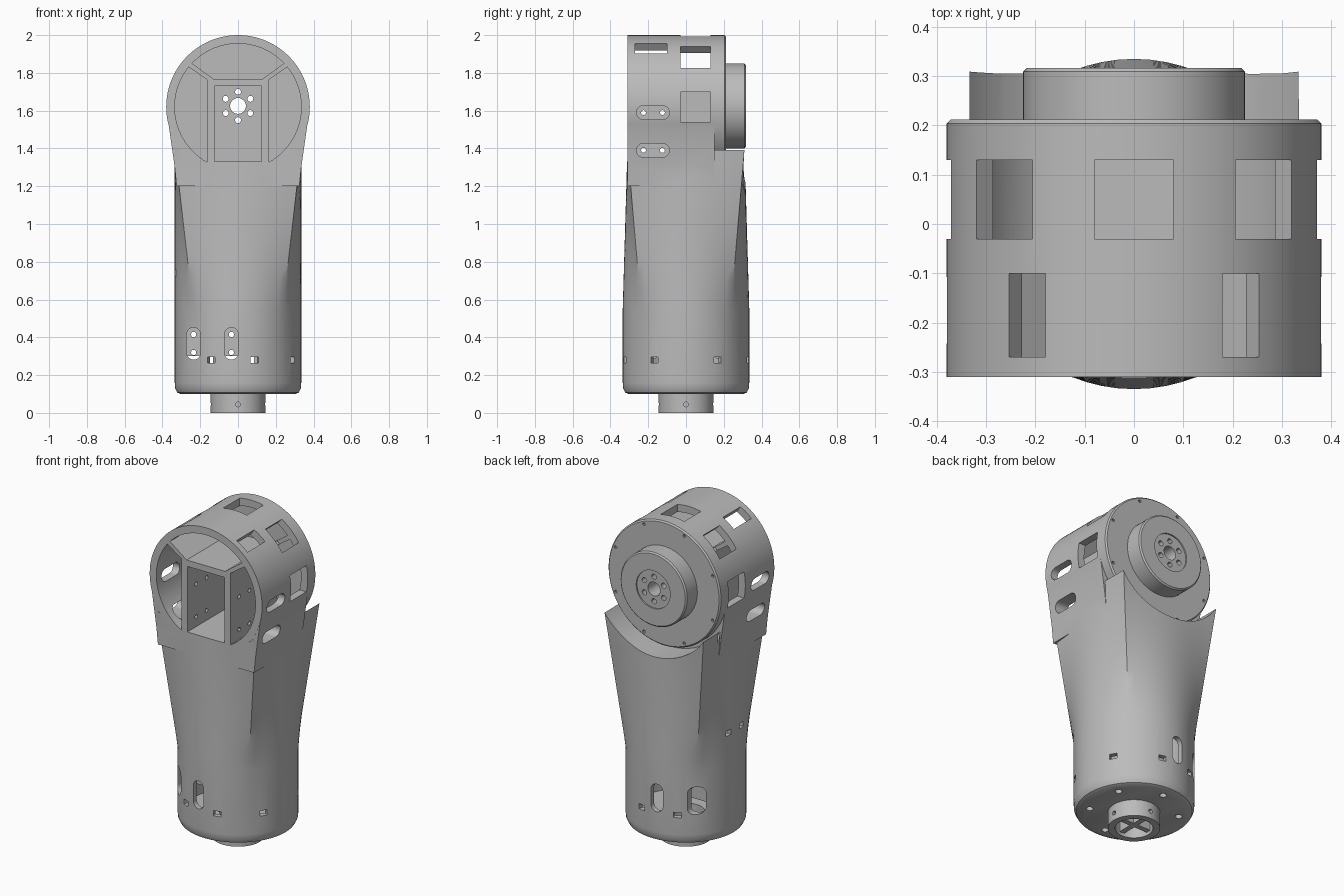
import bpy, bmesh
from math import cos, sin, pi, radians, sqrt
from mathutils import Matrix, Vector

cube = bpy.data.objects.get("Cube")
if cube:
    bpy.data.objects.remove(cube, do_unlink=True)

grey = bpy.data.materials.new("mid_grey")
grey.use_nodes = True
grey.diffuse_color = (0.5, 0.5, 0.5, 1)
grey.node_tree.nodes["Principled BSDF"].inputs["Base Color"].default_value = (0.5, 0.5, 0.5, 1)

HEAD_Z, HEAD_R, CAVITY_R = 1.62, 0.38, 0.335
HEAD = Vector((0, 0, HEAD_Z))


def stack(name, rings):
    """Skin a list of equal rings of points into a closed solid."""
    bm = bmesh.new()
    loops = [[bm.verts.new(p) for p in ring] for ring in rings]
    n = len(loops[0])
    for low, high in zip(loops, loops[1:]):
        for i in range(n):
            j = (i + 1) % n
            bm.faces.new((low[i], low[j], high[j], high[i]))
    bm.faces.new(loops[0])
    bm.faces.new(loops[-1])
    bmesh.ops.recalc_face_normals(bm, faces=bm.faces)
    mesh = bpy.data.meshes.new(name)
    bm.to_mesh(mesh)
    bm.free()
    mesh.materials.append(grey)
    obj = bpy.data.objects.new(name, mesh)
    bpy.context.collection.objects.link(obj)
    return obj


def place(u, v, d, axis):
    return {"X": (d, u, v), "Y": (u, d, v), "Z": (u, v, d)}[axis]


def prism(name, pts, a, b, axis):
    return stack(name, [[place(u, v, d, axis) for u, v in pts] for d in (a, b)])


def arc(r, start, end, n, u=0, v=0):
    return [(u + r * cos(radians(start + (end - start) * i / n)),
             v + r * sin(radians(start + (end - start) * i / n))) for i in range(n + 1)]


def disc(name, r, a, b, axis, u=0, v=0, n=64, bevel=0):
    """Cylinder, with an optional chamfer at its far end."""
    steps = [(r, a), (r, b)] if not bevel else [(r, a), (r, b - bevel), (r - bevel, b)]
    return stack(name, [[place(p, q, d, axis) for p, q in arc(k, 0, 360, n, u, v)[:-1]]
                        for k, d in steps])


def rect(u0, u1, v0, v1):
    return [(u0, v0), (u1, v0), (u1, v1), (u0, v1)]


def pill(u, v, half, r, upright):
    if upright:
        return arc(r, 0, 180, 10, u, v + half) + arc(r, 180, 360, 10, u, v - half)
    return arc(r, -90, 90, 10, u + half, v) + arc(r, 90, 270, 10, u - half, v)


def combine(target, tool, operation="DIFFERENCE"):
    mod = target.modifiers.new("combine", "BOOLEAN")
    mod.operation, mod.solver, mod.object = operation, "EXACT", tool
    bpy.ops.object.select_all(action="DESELECT")
    bpy.context.view_layer.objects.active = target
    target.select_set(True)
    bpy.ops.object.modifier_apply(modifier=mod.name)
    bpy.data.objects.remove(tool, do_unlink=True)


def spin(obj, angle, axis, centre=Vector()):
    obj.data.transform(Matrix.Translation(centre) @ Matrix.Rotation(radians(angle), 4, axis)
                       @ Matrix.Translation(-centre))
    return obj


def section(z, r, t, n=64):
    """Blend from a circle (t=0) to a rectangle (t=1)."""
    ring = []
    for i in range(n):
        c, s = cos(2 * pi * i / n), sin(2 * pi * i / n)
        m = max(abs(c), abs(s))
        ring.append((r * c * (1 - t) + 0.335 * c / m * t, r * s * (1 - t) + 0.31 * s / m * t, z))
    return ring


# Arm body: round at the foot, squared at the top
rings = [section(0.1, 0.305, 0), section(0.108, 0.322, 0), section(0.13, 0.333, 0),
         section(0.16, 0.335, 0)]
rings += [section(0.55 + 0.85 * k / 10, 0.335, k / 10) for k in range(11)]
arm = stack("arm_housing", rings)
inner = [section(0.15, 0.305, 0)] + [section(0.55 + 0.6 * k / 6, 0.305, k / 10) for k in range(7)]
combine(arm, stack("cutter", inner))

# Round clearance behind the head
combine(arm, disc("cutter", 0.405, 0.15, 0.5, "Y", 0, HEAD_Z, 96))

# Head: drum plus flared shoulders that run into the body
drum = disc("drum", HEAD_R, -0.31, 0.212, "Y", 0, HEAD_Z, 96, 0.008)
shoulder = arc(HEAD_R - 0.001, -14, 194, 60, 0, HEAD_Z)
shoulder += [(-0.352, 1.42), (-0.335, 1.3), (-0.325, 1.2), (0.325, 1.2), (0.335, 1.3), (0.352, 1.42)]
combine(arm, prism("shoulder", shoulder, -0.309, 0.15, "Y"), "UNION")
combine(arm, drum, "UNION")

# Open front: centre bay, two side bays and a top bay
combine(arm, prism("cutter", rect(-0.125, 0.125, 1.33, 1.73), -0.4, 0.18, "Y"))
side_bay = arc(CAVITY_R, -60.5, 39, 30, 0, HEAD_Z) + [(0.165, 1.765)]
combine(arm, prism("cutter", side_bay, -0.4, 0.14, "Y"))
combine(arm, prism("cutter", [(-u, v) for u, v in side_bay], -0.4, 0.14, "Y"))
top_bay = arc(CAVITY_R, 43.5, 136.5, 30, 0, HEAD_Z) + [(-0.13, 1.768), (0.13, 1.768)]
combine(arm, prism("cutter", top_bay, -0.4, 0.14, "Y"))

# Windows around the drum
for angle in (-90, -45, 0, 45, 90):
    tool = prism("cutter", rect(-0.08, 0.08, -0.03, 0.13), HEAD_Z + 0.25, HEAD_Z + 0.5, "Z")
    combine(arm, spin(tool, angle, "Y", HEAD))
for angle in (-35, 35):
    tool = prism("cutter", rect(-0.045, 0.045, -0.27, -0.1), HEAD_Z + 0.29, HEAD_Z + 0.5, "Z")
    combine(arm, spin(tool, angle, "Y", HEAD))

# Side slots on the head, and screw holes in the bay walls behind them
for z in (1.39, 1.59):
    for side in (-1, 1):
        combine(arm, prism("cutter", pill(-0.175, z, 0.05, 0.037, False), side * 0.2, side * 0.5, "X"))
    for y in (-0.225, -0.125):
        combine(arm, disc("cutter", 0.013, -0.3, 0.3, "X", y, z, 12))

# Output flange at the back
flange = disc("output_flange", 0.225, 0.2, 0.317, "Y", 0, 1.625, 64, 0.008)
combine(flange, disc("cutter", 0.115, 0.309, 0.4, "Y", 0, 1.625, 48))
for part in (arm, flange):
    combine(part, disc("cutter", 0.042, 0.1, 0.5, "Y", 0, 1.625, 24))
    for k in range(6):
        a = k * pi / 3 + pi / 6
        combine(part, disc("cutter", 0.016, 0.1, 0.5, "Y",
                           0.075 * cos(a), 1.625 + 0.075 * sin(a), 12))

# Small rim screw holes on the back of the drum
for k in range(8):
    a = k * pi / 4 + pi / 8
    combine(arm, disc("cutter", 0.009, 0.19, 0.3, "Y",
                      0.355 * cos(a), HEAD_Z + 0.355 * sin(a), 10))

# Upright slots through the front and back of the foot
for x in (-0.235, -0.035):
    combine(arm, prism("cutter", pill(x, 0.367, 0.048, 0.037, True), -0.5, 0.5, "Y"))

# Small square windows around the foot, and a pair higher on one side
for angle, z in ((-25, 0.28), (15, 0.28), (60, 0.28), (120, 0.28), (168, 0.28), (207, 0.28),
                 (259, 0.74), (281, 0.74)):
    tool = prism("cutter", rect(-0.022, 0.022, z - 0.016, z + 0.016), -0.5, -0.25, "Y")
    combine(arm, spin(tool, angle, "Z"))

# Bolt holes in the base plate
for k in range(6):
    a = k * pi / 3 + pi / 6
    combine(arm, disc("cutter", 0.02, 0, 0.2, "Z", 0.25 * cos(a), 0.25 * sin(a), 16))

# Mounting tray inside the foot, seen through the slots
tray = prism("inner_tray", rect(-0.275, 0.005, -0.1, 0.1), 0.3, 0.46, "Z")
for x in (-0.235, -0.035):
    for z in (0.32, 0.415):
        combine(tray, disc("cutter", 0.014, -0.3, 0.3, "Y", x, z, 12))

# Base collar with a cross inside
combine(arm, disc("cutter", 0.105, 0.05, 0.2, "Z", n=48))
collar = disc("base_collar", 0.145, 0, 0.11, "Z", n=48)
combine(collar, disc("cutter", 0.105, -0.1, 0.2, "Z", n=48))
for k in range(4):
    combine(collar, spin(disc("cutter", 0.013, -0.2, -0.08, "Y", 0, 0.045, 12), 90 * k, "Z"))
cross = prism("collar_cross", rect(-0.12, 0.12, -0.016, 0.016), 0.02, 0.09, "Z")
combine(cross, prism("bar", rect(-0.016, 0.016, -0.12, 0.12), 0.02, 0.09, "Z"), "UNION")

# Smooth shading with sharp edges kept
for obj in (arm, flange, tray, collar, cross):
    bpy.ops.object.select_all(action="DESELECT")
    obj.select_set(True)
    bpy.context.view_layer.objects.active = obj
    bpy.ops.object.shade_smooth_by_angle(angle=radians(30))
